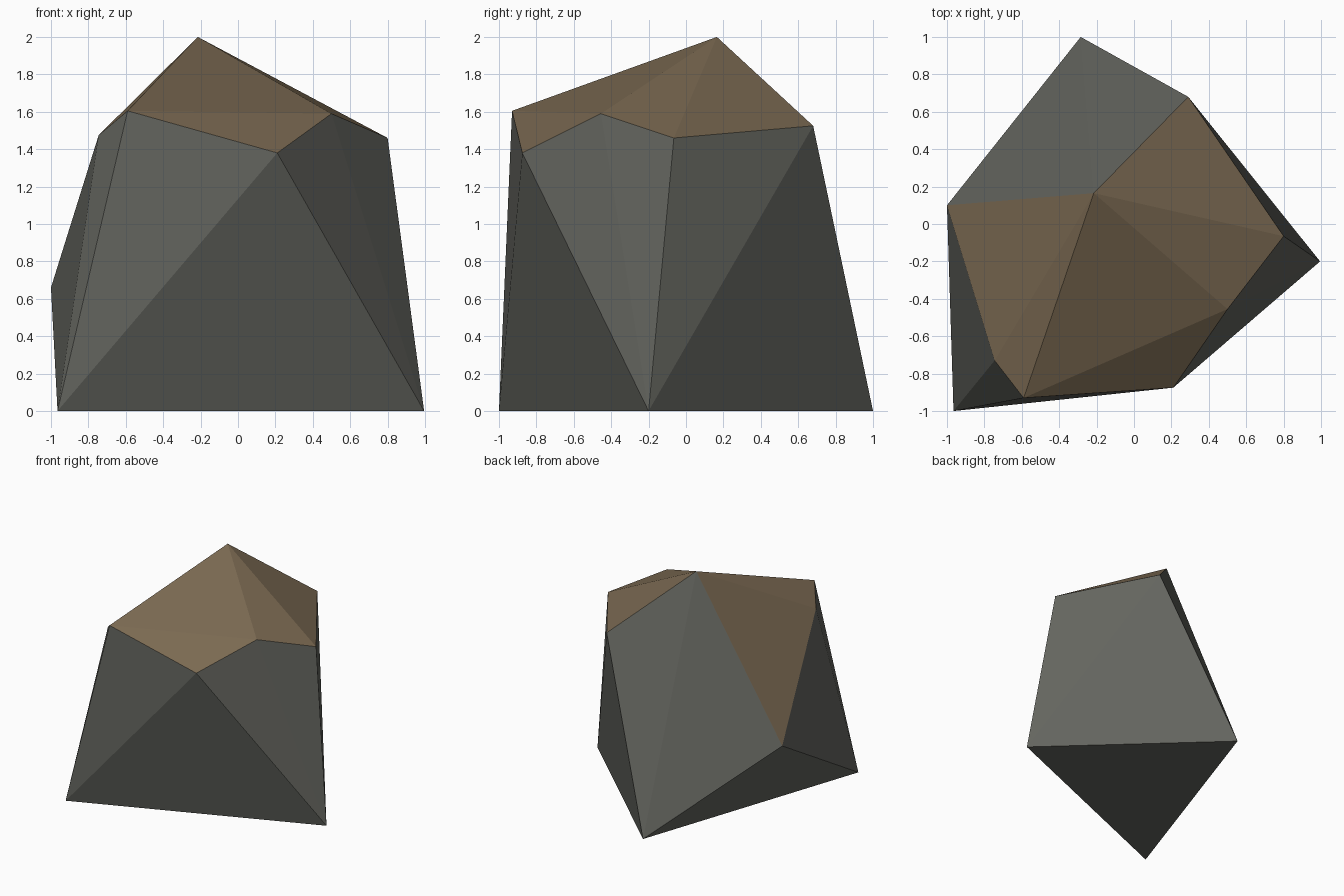
import bpy
import bmesh

cube = bpy.data.objects.get("Cube")
if cube:
    bpy.data.objects.remove(cube, do_unlink=True)


def make_material(name, rgb):
    mat = bpy.data.materials.new(name)
    mat.use_nodes = True
    mat.diffuse_color = (*rgb, 1)
    mat.node_tree.nodes["Principled BSDF"].inputs["Base Color"].default_value = (*rgb, 1)
    return mat


# Corners: a-c ground, d low side corner, e-j rim, p peak
corners = {
    "a": (-0.965, -1.0, 0), "b": (0.995, -0.2, 0), "c": (-0.285, 1.0, 0),
    "d": (-1.0, 0.1, 0.66),
    "e": (-0.745, -0.73, 1.475), "f": (-0.59, -0.93, 1.605), "g": (0.21, -0.875, 1.38),
    "h": (0.5, -0.455, 1.59), "i": (0.8, -0.065, 1.46), "j": (0.29, 0.68, 1.525),
    "p": (-0.215, 0.165, 2.0),
}
stone_faces = "acb abg agf afe aed adc cdp cpj cjb bji bih bhg".split()
earth_faces = "ped pfe phf fhg pih pji".split()

# Faceted boulder with an earthy cap
bm = bmesh.new()
verts = {key: bm.verts.new(co) for key, co in corners.items()}
for index, faces in enumerate((stone_faces, earth_faces)):
    for face in faces:
        bm.faces.new([verts[k] for k in face]).material_index = index
bmesh.ops.recalc_face_normals(bm, faces=bm.faces)

mesh = bpy.data.meshes.new("boulder")
bm.to_mesh(mesh)
bm.free()
mesh.materials.append(make_material("grey stone", (0.127, 0.13, 0.114)))
mesh.materials.append(make_material("brown earth", (0.195, 0.141, 0.083)))
boulder = bpy.data.objects.new("boulder", mesh)
bpy.context.collection.objects.link(boulder)
